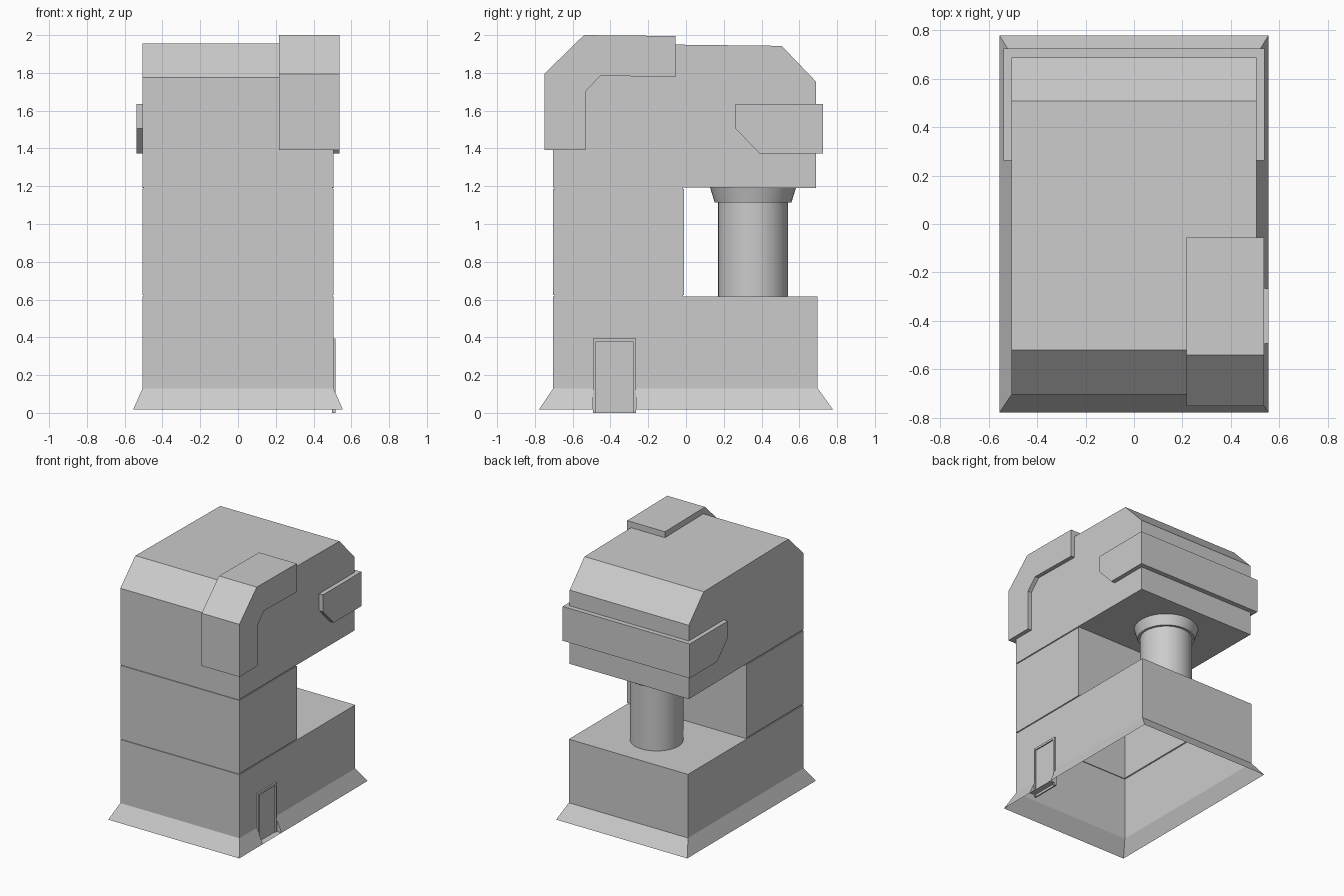
import bpy, bmesh, math

if "Cube" in bpy.data.objects:
    bpy.data.objects.remove(bpy.data.objects["Cube"])


def mesh(name, verts, faces, recalc=False):
    me = bpy.data.meshes.new(name)
    me.from_pydata(verts, [], faces)
    if recalc:
        bm = bmesh.new()
        bm.from_mesh(me)
        bmesh.ops.recalc_face_normals(bm, faces=bm.faces)
        bm.to_mesh(me)
        bm.free()
    ob = bpy.data.objects.new(name, me)
    bpy.context.collection.objects.link(ob)
    return ob


def prism(name, profile, x0, x1, skip=()):
    """Extrude a (y, z) profile along x; skip leaves side faces open."""
    n = len(profile)
    verts = [(x, y, z) for x in (x0, x1) for y, z in profile]
    faces = [tuple(range(n)), tuple(range(2 * n - 1, n - 1, -1))]
    faces += [(i, (i + 1) % n, (i + 1) % n + n, i + n) for i in range(n) if i not in skip]
    return mesh(name, verts, faces, True)


def walls(name, rings):
    """Open tube through rectangular rings (half width, y0, y1, z)."""
    verts, faces = [], []
    for w, y0, y1, z in rings:
        verts += [(-w, y0, z), (w, y0, z), (w, y1, z), (-w, y1, z)]
    for r in range(len(rings) - 1):
        for i in range(4):
            a, b = r * 4 + i, r * 4 + (i + 1) % 4
            faces.append((a, b, b + 4, a + 4))
    return mesh(name, verts, faces)


def box(name, x0, x1, y0, y1, z0, z1):
    return prism(name, [(y0, z0), (y1, z0), (y1, z1), (y0, z1)], x0, x1)


W, F, B, M = 0.505, -0.703, 0.697, -0.01   # half width, front, back, column rear
D0, D1 = -0.493, -0.265                    # doorway sides

# Hollow base and its rear deck
walls("base_walls", [(W, F, B, 0.13), (W, F, B, 0.617)])
mesh("rear_deck", [(-W, M, 0.617), (W, M, 0.617), (W, B, 0.617), (-W, B, 0.617)],
     [(0, 1, 2, 3)])

# Flared skirt with a doorway notch on the right
S, SF, SB, Z0, Z1 = 0.555, -0.778, 0.778, 0.018, 0.13
mesh("skirt",
     [(-S, SF, Z0), (S, SF, Z0), (S, D0, Z0), (S, D1, Z0), (S, SB, Z0), (-S, SB, Z0),
      (-W, F, Z1), (W, F, Z1), (W, D0, Z1), (W, D1, Z1), (W, B, Z1), (-W, B, Z1),
      (W, D0, Z0), (W, D1, Z0)],
     [(0, 1, 7, 6), (1, 2, 8, 7), (3, 4, 10, 9), (4, 5, 11, 10), (5, 0, 6, 11),
      (2, 12, 8), (3, 9, 13), (2, 3, 13, 12)])

# Column with thin seams at both ends
g = 0.006
seam = lambda z: [(W, F, M, z), (W - g, F + g, M - g, z),
                  (W - g, F + g, M - g, z + 0.008), (W, F, M, z + 0.008)]
walls("column", seam(0.617) + seam(1.185))

# Overhanging head, open to the hollow column
prism("head", [(F, 1.193), (F, 1.775), (-0.52, 1.955), (0.507, 1.943), (0.687, 1.755),
               (0.687, 1.19), (M, 1.193)], -W, W, skip=(6,))

# Raised corner armour: front/top strip and side plate
prism("corner_strip", [(-0.75, 1.392), (-0.75, 1.795), (-0.54, 2.0), (-0.055, 1.995),
                       (-0.055, 1.945), (-0.52, 1.953), (-0.702, 1.775), (-0.702, 1.392)],
      0.217, W)
prism("corner_side_plate", [(-0.75, 1.392), (-0.75, 1.795), (-0.54, 2.0), (-0.055, 1.995),
                            (-0.055, 1.778), (-0.453, 1.785), (-0.533, 1.70),
                            (-0.533, 1.392)], W, 0.537)

# Rear band wrapping round both sides
for side, label in ((1, "right"), (-1, "left")):
    prism("band_" + label, [(0.262, 1.635), (0.724, 1.635), (0.724, 1.372), (0.39, 1.372),
                            (0.262, 1.505)], side * W, side * 0.538)
box("band_rear", -W, W, 0.686, 0.724, 1.372, 1.635)

# Round pillar and flared collar
for name, r0, r1, z0, z1 in (("pillar", 0.185, 0.185, 0.615, 1.16),
                             ("pillar_collar", 0.203, 0.227, 1.113, 1.192)):
    bpy.ops.mesh.primitive_cone_add(vertices=48, radius1=r0, radius2=r1, depth=z1 - z0,
                                    location=(0, 0.355, (z0 + z1) / 2))
    bpy.context.object.name = name
    bpy.ops.object.shade_smooth_by_angle(angle=math.radians(30))

# Door and raised frame
box("door", 0.497, 0.508, D0 + 0.015, D1 - 0.015, 0.0, 0.38)
for name, a, b in (("door_jamb_front", D0, D0 + 0.016), ("door_jamb_rear", D1 - 0.016, D1)):
    box(name, 0.497, 0.517, a, b, 0.0, 0.394)
box("door_lintel", 0.497, 0.517, D0 + 0.016, D1 - 0.016, 0.378, 0.394)
